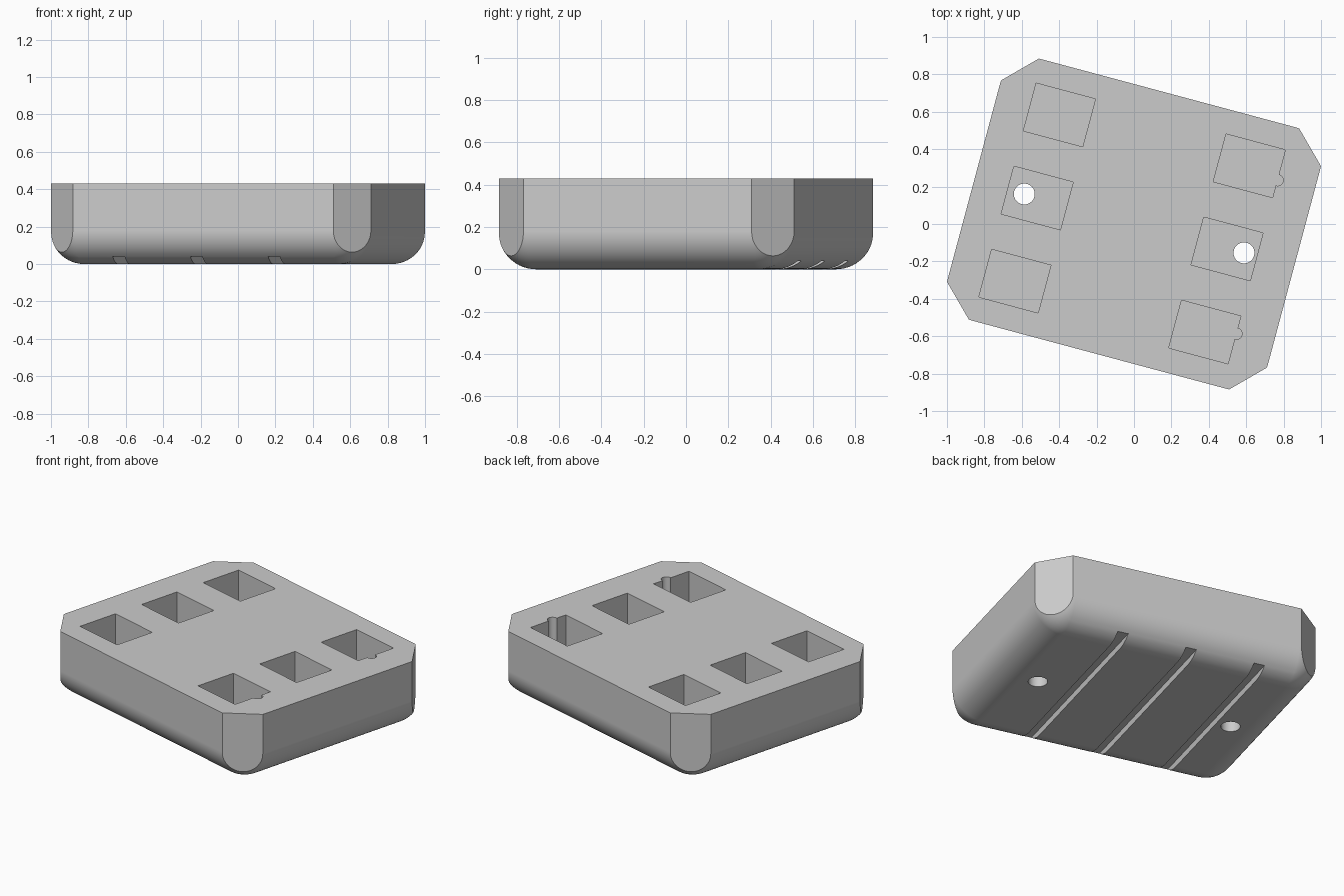
import bpy, bmesh
from math import radians
from mathutils import Vector, Matrix

if "Cube" in bpy.data.objects:
    bpy.data.objects.remove(bpy.data.objects["Cube"], do_unlink=True)

HALF_U, HALF_V, HEIGHT, FILLET = 0.886, 0.723, 0.43, 0.18
FLOOR = 0.11            # pocket floor height
CHAMFER_SUM = 1.443     # corner planes lie at |u| + |v| = this

grey = bpy.data.materials.new("plain_grey")
grey.use_nodes = True
colour = (0.6, 0.6, 0.6, 1)
grey.diffuse_color = colour
grey.node_tree.nodes["Principled BSDF"].inputs["Base Color"].default_value = colour


def finish(bm, name):
    bmesh.ops.recalc_face_normals(bm, faces=bm.faces[:])
    mesh = bpy.data.meshes.new(name)
    bm.to_mesh(mesh)
    bm.free()
    mesh.materials.append(grey)
    obj = bpy.data.objects.new(name, mesh)
    bpy.context.collection.objects.link(obj)
    return obj


def box(bm, lo, hi):
    lo, hi = Vector(lo), Vector(hi)
    size = Matrix.Diagonal((*(hi - lo), 1))
    bmesh.ops.create_cube(bm, size=1, matrix=Matrix.Translation((lo + hi) / 2) @ size)


def slice_off(bm, point, normal):
    """Remove everything beyond a plane and cap the opening."""
    cut = bmesh.ops.bisect_plane(bm, geom=bm.verts[:] + bm.edges[:] + bm.faces[:], dist=1e-6,
                                 plane_co=point, plane_no=normal, clear_outer=True)
    edges = [e for e in cut["geom_cut"] if isinstance(e, bmesh.types.BMEdge)]
    bmesh.ops.edgeloop_fill(bm, edges=edges)


def box_cutter(name, lo, hi):
    bm = bmesh.new()
    box(bm, lo, hi)
    return finish(bm, name)


def round_cutter(name, u, v, radius, z0, z1):
    bm = bmesh.new()
    bmesh.ops.create_cone(bm, cap_ends=True, segments=32, radius1=radius, radius2=radius,
                          depth=z1 - z0, matrix=Matrix.Translation((u, v, (z0 + z1) / 2)))
    return finish(bm, name)


# Body: rounded block, cut flat on top and across the four corners
bm = bmesh.new()
box(bm, (-HALF_U, -HALF_V, 0), (HALF_U, HALF_V, 1))
bmesh.ops.bevel(bm, geom=bm.edges[:], offset=FILLET, offset_type='OFFSET',
                segments=14, profile=0.5, affect='EDGES')
slice_off(bm, (0, 0, HEIGHT), (0, 0, 1))
for su in (-1, 1):
    for sv in (-1, 1):
        slice_off(bm, (su * CHAMFER_SUM, 0, 0), (su, sv, 0))
body = finish(bm, "tray_body")

cutters = []
# Two rows of three rectangular pockets
for u in (-0.536, 0.515):
    for v in (-0.46, 0, 0.46):
        cutters.append(box_cutter("pocket_cutter", (u - 0.164, v - 0.132, FLOOR),
                                  (u + 0.164, v + 0.132, 1)))
# Half-round notches in the outer walls of two pockets
for v in (-0.425, 0.425):
    cutters.append(round_cutter("notch_cutter", 0.681, v, 0.03, FLOOR, 1))
# Through holes in the two middle pockets
for u in (-0.608, 0.608):
    cutters.append(round_cutter("hole_cutter", u, 0.003, 0.056, -0.1, FLOOR + 0.1))
# Three grooves along the underside
for u in (-0.485, -0.055, 0.375):
    cutters.append(box_cutter("groove_cutter", (u - 0.033, -1, -0.1), (u + 0.033, 1, 0.04)))

bpy.ops.object.select_all(action='DESELECT')
bpy.context.view_layer.objects.active = body
body.select_set(True)
for cutter in cutters:
    mod = body.modifiers.new("cut", 'BOOLEAN')
    mod.operation = 'DIFFERENCE'
    mod.solver = 'EXACT'
    mod.object = cutter
    bpy.ops.object.modifier_apply(modifier=mod.name)
    bpy.data.objects.remove(cutter, do_unlink=True)

# Smooth fillets, crisp edges
bpy.ops.object.shade_smooth_by_angle(angle=radians(28))
body.modifiers.new("even_normals", 'WEIGHTED_NORMAL').keep_sharp = True
body.rotation_euler.z = radians(-15)
